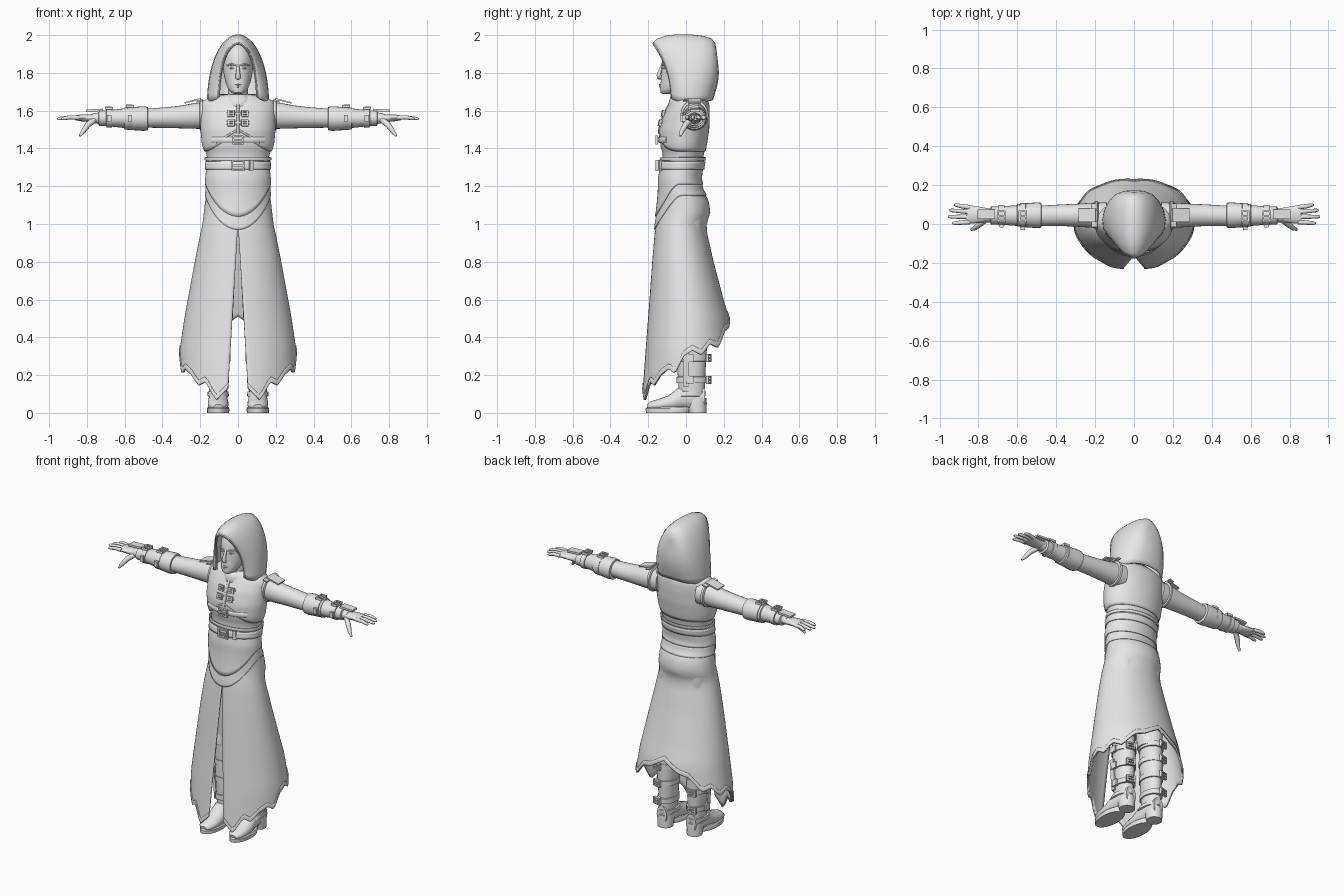
import bpy, bmesh
from math import sin, cos, pi, asin, degrees, radians
from mathutils import Vector, Matrix, Euler

if "Cube" in bpy.data.objects:
    bpy.data.objects.remove(bpy.data.objects["Cube"], do_unlink=True)

GREY = (0.8, 0.8, 0.8, 1)
cloth = bpy.data.materials.new("plain_grey")
cloth.use_nodes = True
cloth.diffuse_color = GREY
cloth.node_tree.nodes["Principled BSDF"].inputs["Base Color"].default_value = GREY
parts = []


def finish(name, bm, mirror=False, thick=0):
    bmesh.ops.remove_doubles(bm, verts=bm.verts, dist=0.0002)
    bmesh.ops.recalc_face_normals(bm, faces=bm.faces)
    mesh = bpy.data.meshes.new(name)
    bm.to_mesh(mesh)
    bm.free()
    mesh.materials.append(cloth)
    obj = bpy.data.objects.new(name, mesh)
    bpy.context.collection.objects.link(obj)
    if thick:
        solid = obj.modifiers.new("thickness", 'SOLIDIFY')
        solid.thickness, solid.offset = thick, 0
    if mirror:
        obj.modifiers.new("mirror", 'MIRROR').use_mirror_merge = False
    parts.append(obj)
    return obj


def loft(name, rings, closed=True, caps=True, **kw):
    """Skin a list of equal-length rings of points."""
    bm = bmesh.new()
    rows = [[bm.verts.new(p) for p in ring] for ring in rings]
    n = len(rows[0])
    for a, b in zip(rows, rows[1:]):
        for i in range(n if closed else n - 1):
            k = (i + 1) % n
            bm.faces.new((a[i], a[k], b[k], b[i]))
    if closed and caps:
        bm.faces.new(rows[0])
        bm.faces.new(rows[-1])
    return finish(name, bm, **kw)


def interp(table, t):
    """Linear lookup in rows sorted by their first value."""
    if t <= table[0][0]:
        return table[0][1:]
    for a, b in zip(table, table[1:]):
        if t <= b[0]:
            f = (t - a[0]) / (b[0] - a[0])
            return tuple(u + (v - u) * f for u, v in zip(a[1:], b[1:]))
    return table[-1][1:]


def oval(row, a, off=0):
    hw, front, back = row
    return (hw + off) * sin(a), (front + back) / 2 - ((back - front) / 2 + off) * cos(a)


def stack(name, rows, cx=0, n=24, **kw):
    """Ovals (z, half width, front y, back y) stacked upwards."""
    rings = []
    for z, *row in rows:
        pts = [oval(row, 2 * pi * i / n) for i in range(n)]
        rings.append([(cx + x, y, z) for x, y in pts])
    return loft(name, rings, **kw)


def tube(name, stations, n=16, **kw):
    """Oval tube through (x, y, z, side radius, up radius)."""
    pts = [Vector(s[:3]) for s in stations]
    rings = []
    for i, s in enumerate(stations):
        t = (pts[min(i + 1, len(pts) - 1)] - pts[max(i - 1, 0)]).normalized()
        side = t.cross(Vector((0, 0, 1) if abs(t.z) < 0.8 else (0, 1, 0))).normalized()
        up = side.cross(t)
        rings.append([pts[i] + side * s[3] * cos(2 * pi * k / n) + up * s[4] * sin(2 * pi * k / n)
                      for k in range(n)])
    return loft(name, rings, **kw)


def boxes(name, loc, rot, items, mirror=False):
    frame = Matrix.Translation(loc) @ Euler([radians(r) for r in rot]).to_matrix().to_4x4()
    bm = bmesh.new()
    for at, size in items:
        bmesh.ops.create_cube(bm, size=1, matrix=frame @ Matrix.Translation(at) @ Matrix.Diagonal((*size, 1)))
    return finish(name, bm, mirror)


def buckle(name, loc, rot=(0, 0, 0), w=0.045, h=0.045, mirror=False):
    b, d = 0.009, 0.014
    items = [((s * w / 2, 0, 0), (b, d, h + b)) for s in (-1, 1)]
    items += [((0, 0, s * h / 2), (w, d, b)) for s in (-1, 1)]
    items += [((w * 0.1, -0.004, 0), (w, b, b))]
    return boxes(name, loc, rot, items, mirror)


# Body outline: z, half width, front y, back y
BODY = [(0.06, .31, -.233, .26), (.33, .305, -.212, .25), (.5, .28, -.198, .225), (.6, .262, -.19, .195),
        (.8, .225, -.175, .142), (.95, .195, -.162, .108), (1.0, .184, -.157, .105), (1.06, .177, -.147, .125),
        (1.12, .17, -.14, .117), (1.18, .163, -.135, .085), (1.24, .16, -.135, .07), (1.31, .152, -.122, .078),
        (1.37, .162, -.118, .09), (1.42, .18, -.132, .1), (1.5, .188, -.132, .112), (1.58, .188, -.108, .115),
        (1.64, .184, -.075, .112), (1.66, .165, -.06, .1), (1.685, .08, -.05, .08)]

HEM = [(0, .13), (12, .065), (25, .165), (34, .145), (45, .2), (58, .235), (66, .205), (78, .3), (90, .33),
       (102, .305), (115, .365), (128, .345), (145, .43), (160, .45), (180, .51)]


def hem(a):
    return interp(HEM, degrees(min(a, 2 * pi - a)))[0]


def robe(name, top, bottom, off, rows=3, slit=False, thick=0.006):
    """Layer of cloth following the body outline between two edges."""
    n, rings = 96, []
    for j in range(rows + 1):
        ring = []
        for i in range(n + 1):
            a = 2 * pi * i / n
            z = top(a) + (bottom(a) - top(a)) * j / rows
            row = interp(BODY, z)
            gap = asin(max(0, 1 - z) * 0.06 / row[0]) if slit else 0
            ring.append((*oval(row, gap + a * (1 - gap / pi), off), z))
        rings.append(ring)
    return loft(name, rings, closed=False, thick=thick)


def skin(x, z, off):
    row = interp(BODY, z)
    return (*oval(row, asin(x / (row[0] + off)), off), z)


def level(z):
    return lambda a: z


def vee(low, rise):
    """Edge dipping at the front centre, level round the back."""
    return lambda a: low + rise * (sin(a) ** 2 if cos(a) > 0 else 1)


# Robe layers
robe("skirt", level(1.22), hem, 0, rows=32, slit=True, thick=0.008)
robe("skirt_hem_trim", lambda a: hem(a) + 0.028, hem, 0.005, slit=True)
robe("hip_sash", vee(1.05, .16), vee(0.97, .18), 0.006, rows=6)
robe("waist_wrap", level(1.35), vee(1.04, .17), 0.011, rows=12)
robe("vest", level(1.48), level(1.3), 0.002, rows=8)
robe("jacket", level(1.685), lambda a: 1.385 + (0.07 * cos(a) ** 4 if cos(a) > 0 else 0), 0.008, rows=16)
robe("upper_waist_band", level(1.353), level(1.336), 0.016)
robe("belt", level(1.33), level(1.288), 0.018)

# Chest straps and fastenings
buckle("belt_buckle", skin(0, 1.31, .032), w=.06, h=.05)
boxes("belt_tab", skin(.07, 1.31, .026), (0, 0, 24), [((0, 0, 0), (.022, .014, .056))])
buckle("chest_buckle", skin(0, 1.445, .022), w=.05, h=.04)
tube("chest_strap", [(*skin(x / 100, 1.445, .01), .007, .017) for x in range(-14, 15, 2)], n=8)
tube("chest_seam", [(*skin(0, 1.68 - k * .02, .011), .009, .005) for k in range(11)], n=8)
tube("chest_trim", [(*skin(k * .012, 1.5 - k * .007, .01), .005, .006) for k in range(11)], n=8, mirror=True)
for z in (1.585, 1.535):
    tube("clasp_strap", [(*skin(x / 100, z, .01), .006, .009) for x in range(-6, 7, 2)], n=8)
    buckle("clasp", skin(.036, z, .018), (-12, 0, 8), .028, .026, mirror=True)
stack("collar", [(1.6, .1, -.1, .09), (1.65, .085, -.085, .08), (1.685, .06, -.075, .07)], caps=False, thick=.008)

# Head and face
stack("neck", [(1.6, .055, -.065, .06), (1.75, .052, -.06, .06)])
stack("head", [(1.688, .02, -.125, -.08), (1.695, .036, -.134, -.05), (1.715, .052, -.137, -.02),
               (1.75, .066, -.134, .03), (1.8, .077, -.13, .07), (1.85, .08, -.129, .09),
               (1.9, .074, -.12, .09), (1.94, .055, -.095, .07), (1.965, .015, -.04, .02)], n=32)
tube("nose", [(0, -.124, 1.845, .006, .006), (0, -.136, 1.815, .009, .009), (0, -.146, 1.785, .013, .011),
              (0, -.143, 1.773, .014, .009), (0, -.128, 1.767, .008, .004)], n=10)
tube("brows", [(.012, -.126, 1.839, .004, .005), (.035, -.122, 1.846, .006, .006),
               (.058, -.1, 1.84, .004, .004)], n=8, mirror=True)
tube("eyes", [(.016, -.122, 1.825, .003, .002), (.031, -.12, 1.826, .007, .007),
              (.046, -.108, 1.825, .003, .002)], n=10, mirror=True)
for z, r in ((1.738, .004), (1.729, .006)):
    tube("lip", [(x, -.137 + abs(x) * .45, z, .006 - abs(x) * .15, r - abs(x) * .1)
                 for x in (-.024, -.012, 0, .012, .024)], n=8)

# Hood: arches from the face opening to the back (top y, top z, bottom y, bottom z, half width)
ARCHES = [(-.17, 1.955, -.075, 1.672, .102), (-.15, 1.975, -.07, 1.66, .118), (-.1, 1.993, -.05, 1.652, .138),
          (-.04, 1.998, -.02, 1.648, .153), (.03, 1.997, .02, 1.645, .158), (.09, 1.99, .06, 1.645, .15),
          (.13, 1.978, .095, 1.648, .13), (.149, 1.955, .12, 1.652, .1), (.155, 1.925, .133, 1.656, .06),
          (.156, 1.9, .137, 1.66, .0)]
hood = []
for ty, tz, by, bz, w in ARCHES:
    arch = []
    for k in range(33):
        a = pi * (k / 32 - 0.5)
        h = cos(a)
        bulge = max(0, ty) * 0.16 * sin(pi * h)
        arch.append((w * sin(a), by + (ty - by) * h ** 2 + bulge, bz + (tz - bz) * h))
    hood.append(arch)
loft("hood", hood, closed=False, thick=.012)
tube("hood_rim", [(*p, .007, .007) for p in hood[0]], n=8)

# Arms and sleeves
tube("sleeves", [(.14, .045, 1.575, .066, .072), (.22, .045, 1.573, .064, .069), (.29, .045, 1.567, .059, .061),
                 (.36, .045, 1.564, .056, .056), (.48, .042, 1.56, .052, .05), (.62, .042, 1.56, .048, .045),
                 (.77, .045, 1.56, .034, .026)], n=24, mirror=True)
tube("armhole_trim", [(x, .045, 1.577, r, r + .008) for x, r in ((.183, .067), (.187, .074), (.2, .073), (.205, .065))],
     n=24, mirror=True)
boxes("shoulder_flaps", (.24, .045, 1.652), (0, 14, 0),
      [((0, 0, 0), (.09, .07, .008)), ((-.035, 0, -.008), (.03, .12, .008))], mirror=True)
tube("bracer_cuffs", [(.475, .045, 1.558, .05, .05), (.478, .045, 1.558, .064, .062), (.5, .045, 1.558, .066, .065),
                      (.6, .045, 1.558, .058, .058), (.604, .045, 1.558, .05, .05)], n=24, mirror=True)
tube("bracers", [(.6, .043, 1.56, .053, .052), (.7, .044, 1.56, .046, .041), (.735, .045, 1.56, .047, .04),
                 (.74, .045, 1.56, .035, .03)], n=24, mirror=True)
for x, r in ((.572, .064), (.682, .053)):
    tube("arm_strap", [(x + d, .045, 1.56, r + e, r - .004 + e)
                       for d, e in ((-.016, -.008), (-.015, 0), (.015, 0), (.016, -.008))], n=24, mirror=True)
    buckle("arm_buckle", (x, .04, 1.56 + r), (-90, 0, 0), .034, .05, mirror=True)
    boxes("strap_end", (x, .045 - r, 1.56), (0, 0, 0), [((0, 0, 0), (.022, .022, .036))], mirror=True)
boxes("hand_guards", (.76, .05, 1.602), (0, 3, 0), [((0, 0, 0), (.09, .05, .012))], mirror=True)

# Hands
tube("palms", [(.735, .045, 1.56, .033, .026), (.78, .047, 1.56, .039, .021), (.83, .048, 1.562, .046, .018),
               (.86, .05, 1.562, .045, .013)], mirror=True)
for y, tip, spread in ((.01, .935, -.006), (.036, .957, .002), (.062, .95, .008), (.086, .925, .012)):
    tube("finger", [(.845, y, 1.563, .012, .012), (.89, y + spread * .5, 1.565, .011, .011),
                    (tip - .01, y + spread, 1.558, .009, .009), (tip, y + spread, 1.556, .004, .004)],
         n=10, mirror=True)
tube("thumbs", [(.76, .025, 1.552, .016, .016), (.795, -.002, 1.525, .016, .016), (.82, -.022, 1.49, .012, .012),
                (.838, -.03, 1.466, .006, .006)], n=10, mirror=True)

# Legs and boots
LEG = .105
stack("legs", [(.5, .062, -.045, .095), (.75, .075, -.07, .09), (1.05, .08, -.08, .09)], cx=.09, mirror=True)
stack("boot_shafts", [(.07, .045, -.035, .1), (.15, .05, -.04, .1), (.22, .053, -.045, .103), (.36, .062, -.045, .112),
                      (.48, .062, -.045, .105), (.58, .068, -.055, .105), (.6, .06, -.045, .095)], cx=LEG, mirror=True)
tube("boot_feet", [(LEG, -.205, .032, .022, .014), (LEG, -.185, .036, .042, .024), (LEG, -.14, .042, .055, .032),
                   (LEG, -.08, .052, .055, .042), (LEG, -.03, .075, .05, .058), (LEG, .03, .08, .046, .068),
                   (LEG, .1, .08, .036, .06)], n=20, mirror=True)
stack("boot_soles", [(0, .058, -.212, .02), (.022, .06, -.214, .03), (.03, .054, -.205, .03)], cx=LEG, mirror=True)
stack("boot_heels", [(0, .047, .015, .108), (.05, .048, .0, .11), (.08, .044, .0, .108)], cx=LEG, mirror=True)
stack("instep_straps", [(.088, .054, -.075, .1), (.09, .057, -.078, .103), (.112, .055, -.06, .105),
                        (.114, .05, -.055, .1)], cx=LEG, mirror=True)
for z, r in ((.175, .058), (.29, .064), (.4, .068), (.5, .069)):
    stack("boot_strap", [(z + dz, r + e, -.05 - e, .113 + e)
                         for dz, e in ((-.017, -.008), (-.016, 0), (.016, 0), (.017, -.008))], cx=LEG, mirror=True)
    buckle("boot_buckle", (LEG + .02, .12, z), (0, 0, 165), .045, .034, mirror=True)
    boxes("boot_strap_end", (LEG + r, .02, z), (0, 0, 0), [((0, 0, 0), (.016, .04, .04))], mirror=True)
boxes("boot_side_strips", (LEG + .055, .0, .24), (0, 4, 0), [((0, 0, 0), (.016, .03, .2))], mirror=True)

# Smooth shading with sharp edges kept
bpy.ops.object.select_all(action='DESELECT')
for obj in parts:
    obj.select_set(True)
bpy.context.view_layer.objects.active = parts[0]
bpy.ops.object.shade_smooth_by_angle(angle=radians(40))
